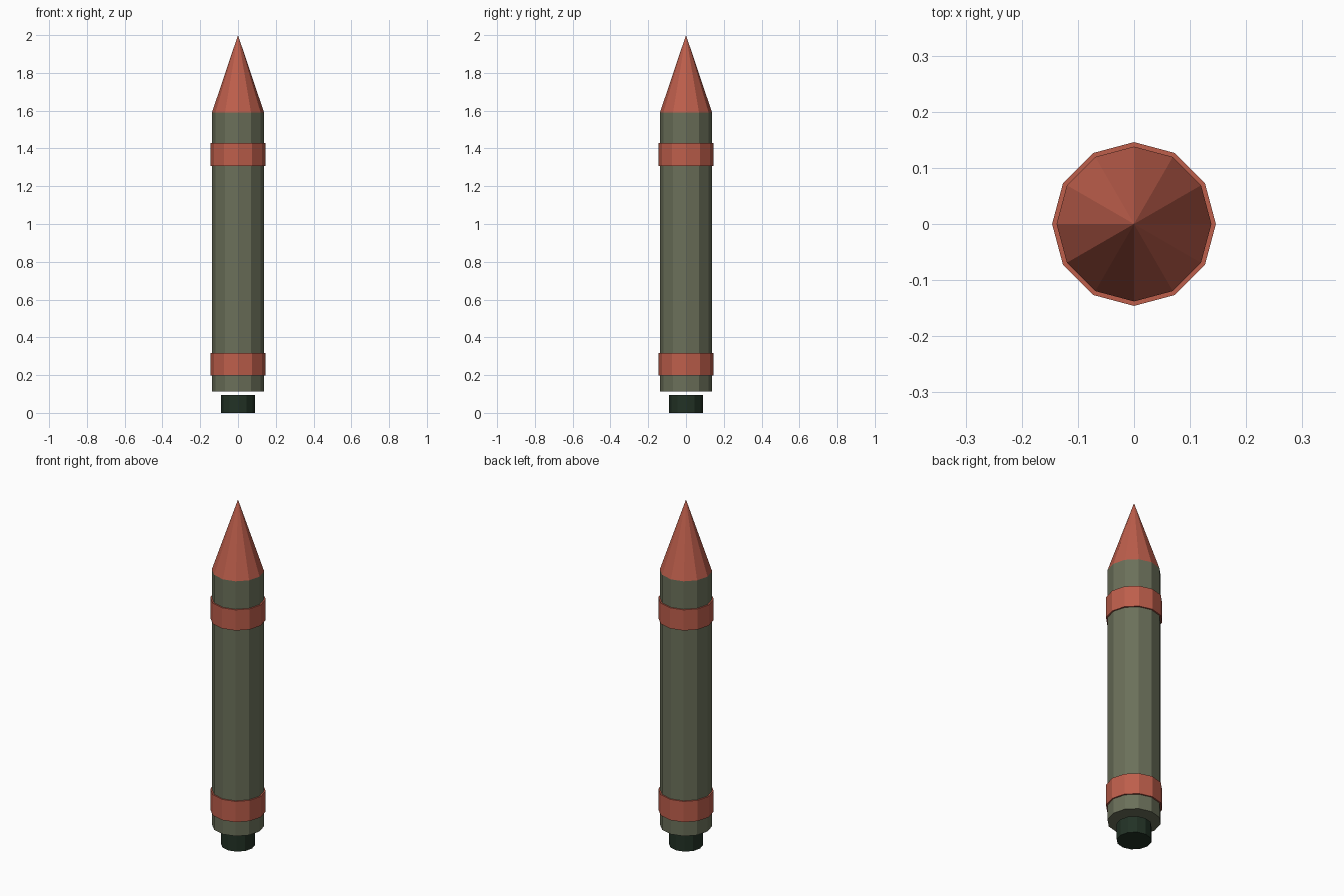
import bpy

if "Cube" in bpy.data.objects:
    bpy.data.objects.remove(bpy.data.objects["Cube"])


def material(name, rgb):
    m = bpy.data.materials.new(name)
    m.diffuse_color = (*rgb, 1)
    m.use_nodes = True
    m.node_tree.nodes["Principled BSDF"].inputs["Base Color"].default_value = m.diffuse_color
    return m


red = material("red paint", (0.51, 0.112, 0.071))
green = material("olive green", (0.147, 0.162, 0.102))
dark = material("dark green", (0.016, 0.032, 0.019))


def tapered(name, r_bottom, r_top, z0, z1, mat):
    """Flat-sided 12-gon cylinder or cone between two heights."""
    bpy.ops.mesh.primitive_cone_add(vertices=12, radius1=r_bottom, radius2=r_top,
                                    depth=z1 - z0, location=(0, 0, (z0 + z1) / 2))
    ob = bpy.context.object
    ob.name = name
    ob.data.materials.append(mat)
    return ob


# Exhaust nozzle, with a small gap below the body
tapered("nozzle", 0.09, 0.09, 0.0, 0.094, dark)
# Main tube
tapered("body", 0.138, 0.138, 0.112, 1.59, green)
# Two raised bands
for name, z in (("lower_band", 0.197), ("upper_band", 1.308)):
    tapered(name, 0.146, 0.146, z, z + 0.12, red)
# Pointed nose
tapered("nose_cone", 0.138, 0.0, 1.59, 2.0, red)
